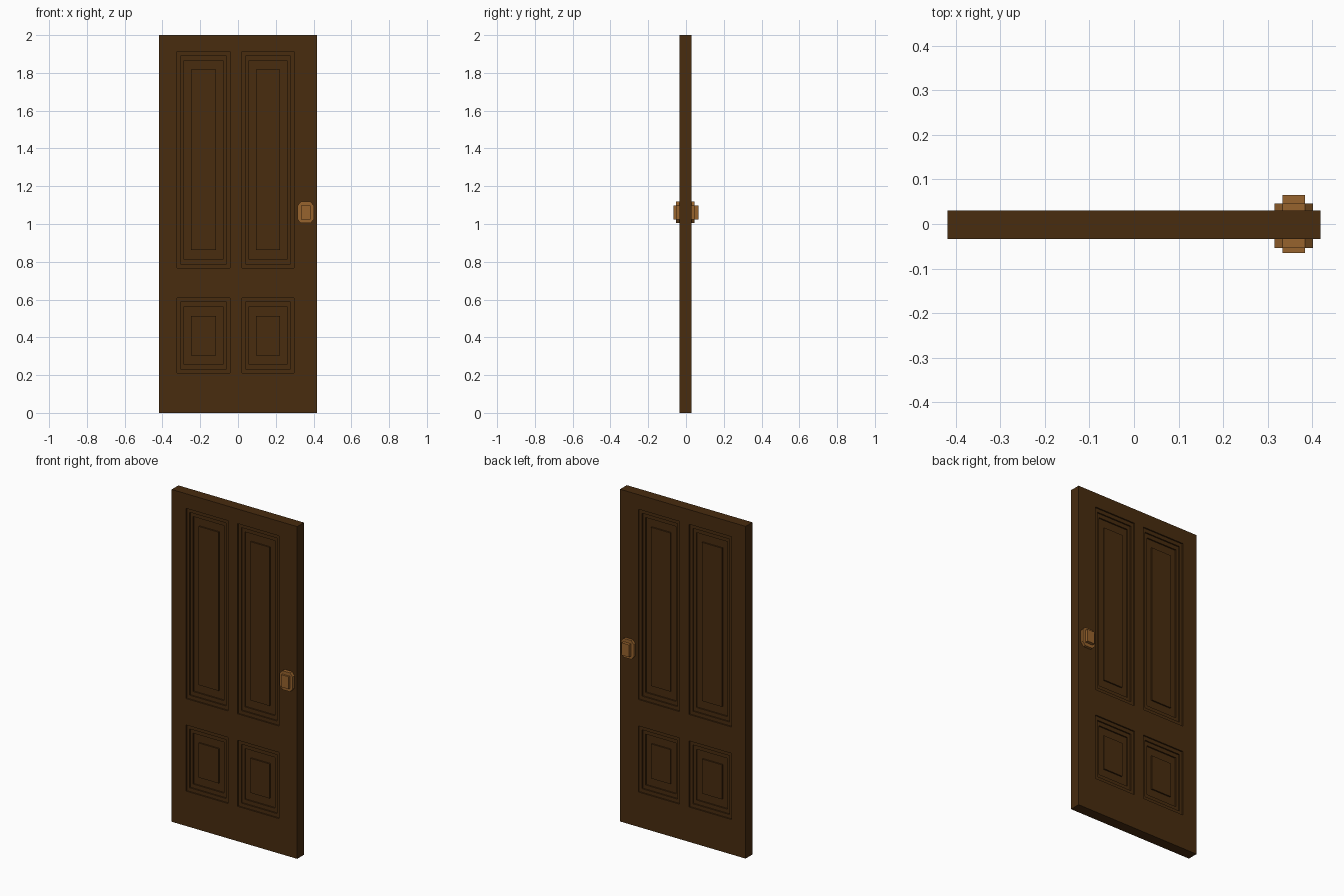
import bpy, bmesh, math

if "Cube" in bpy.data.objects:
    bpy.data.objects.remove(bpy.data.objects["Cube"])

def material(name, rgb):
    m = bpy.data.materials.new(name)
    m.diffuse_color = (*rgb, 1.0)
    m.use_nodes = True
    m.node_tree.nodes["Principled BSDF"].inputs["Base Color"].default_value = m.diffuse_color
    return m

WOOD = material("dark wood", (0.065, 0.025, 0.0048))
BRASS = material("bronze", (0.31, 0.125, 0.026))

def finish(bm, name, mat):
    bmesh.ops.remove_doubles(bm, verts=bm.verts, dist=1e-5)
    bmesh.ops.recalc_face_normals(bm, faces=bm.faces)
    me = bpy.data.meshes.new(name)
    bm.to_mesh(me)
    bm.free()
    me.materials.append(mat)
    ob = bpy.data.objects.new(name, me)
    bpy.context.collection.objects.link(ob)
    return ob

# Door slab: grid lines of stiles and rails, panels in the odd cells
XS = [-0.418, -0.323, -0.042, 0.021, 0.297, 0.418]
ZS = [0.0, 0.21, 0.608, 0.767, 1.912, 2.0]
Y_FRONT, Y_BACK = -0.034, 0.030
D = 0.008
# Panel moulding profile: x inset, z inset, depth
PROFILE = [(0, 0, 0), (0, 0, D), (0.019, 0.022, D), (0.019, 0.022, 2 * D),
           (0.037, 0.046, 2 * D), (0.037, 0.046, 3 * D),
           (0.074, 0.095, 3 * D), (0.074, 0.095, 2 * D)]

def panel(bm, x0, x1, z0, z1, y, inward):
    rings = []
    for dx, dz, d in PROFILE:
        yy = y + inward * d
        rings.append([bm.verts.new(p) for p in (
            (x0 + dx, yy, z0 + dz), (x1 - dx, yy, z0 + dz),
            (x1 - dx, yy, z1 - dz), (x0 + dx, yy, z1 - dz))])
    for a, b in zip(rings, rings[1:]):
        for i in range(4):
            j = (i + 1) % 4
            bm.faces.new((a[i], a[j], b[j], b[i]))
    bm.faces.new(rings[-1])

bm = bmesh.new()
for y, inward in ((Y_FRONT, 1), (Y_BACK, -1)):
    for i in range(5):
        for k in range(5):
            x0, x1, z0, z1 = XS[i], XS[i + 1], ZS[k], ZS[k + 1]
            if i % 2 and k % 2:
                panel(bm, x0, x1, z0, z1, y, inward)
            else:
                bm.faces.new([bm.verts.new(p) for p in (
                    (x0, y, z0), (x1, y, z0), (x1, y, z1), (x0, y, z1))])
bmesh.ops.remove_doubles(bm, verts=bm.verts, dist=1e-5)
rim = [e for e in bm.edges if e.is_boundary]
bmesh.ops.bridge_loops(bm, edges=rim)
finish(bm, "door_slab", WOOD)

# Door knob: octagonal rose plus a smaller block on each side of the slab
def prism(name, outline, y0, y1):
    bm = bmesh.new()
    a = [bm.verts.new((x, y0, z)) for x, z in outline]
    b = [bm.verts.new((x, y1, z)) for x, z in outline]
    bm.faces.new(a)
    bm.faces.new(b[::-1])
    n = len(a)
    for i in range(n):
        j = (i + 1) % n
        bm.faces.new((a[i], b[i], b[j], a[j]))
    return finish(bm, name, BRASS)

KX, KZ = 0.3585, 1.061
OCT = [(0.043, 0.037), (0.025, 0.057), (-0.025, 0.057), (-0.043, 0.037),
       (-0.043, -0.037), (-0.025, -0.057), (0.025, -0.057), (0.043, -0.037)]
BOX = [(0.025, 0.037), (-0.025, 0.037), (-0.025, -0.037), (0.025, -0.037)]
at_knob = lambda pts: [(KX + x, KZ + z) for x, z in pts]

for side, slab, rose, cap in (("front", Y_FRONT, -0.054, -0.065),
                              ("back", Y_BACK, 0.046, 0.065)):
    prism(side + "_knob_rose", at_knob(OCT), slab, rose)
    prism(side + "_knob_cap", at_knob(BOX), rose, cap)
